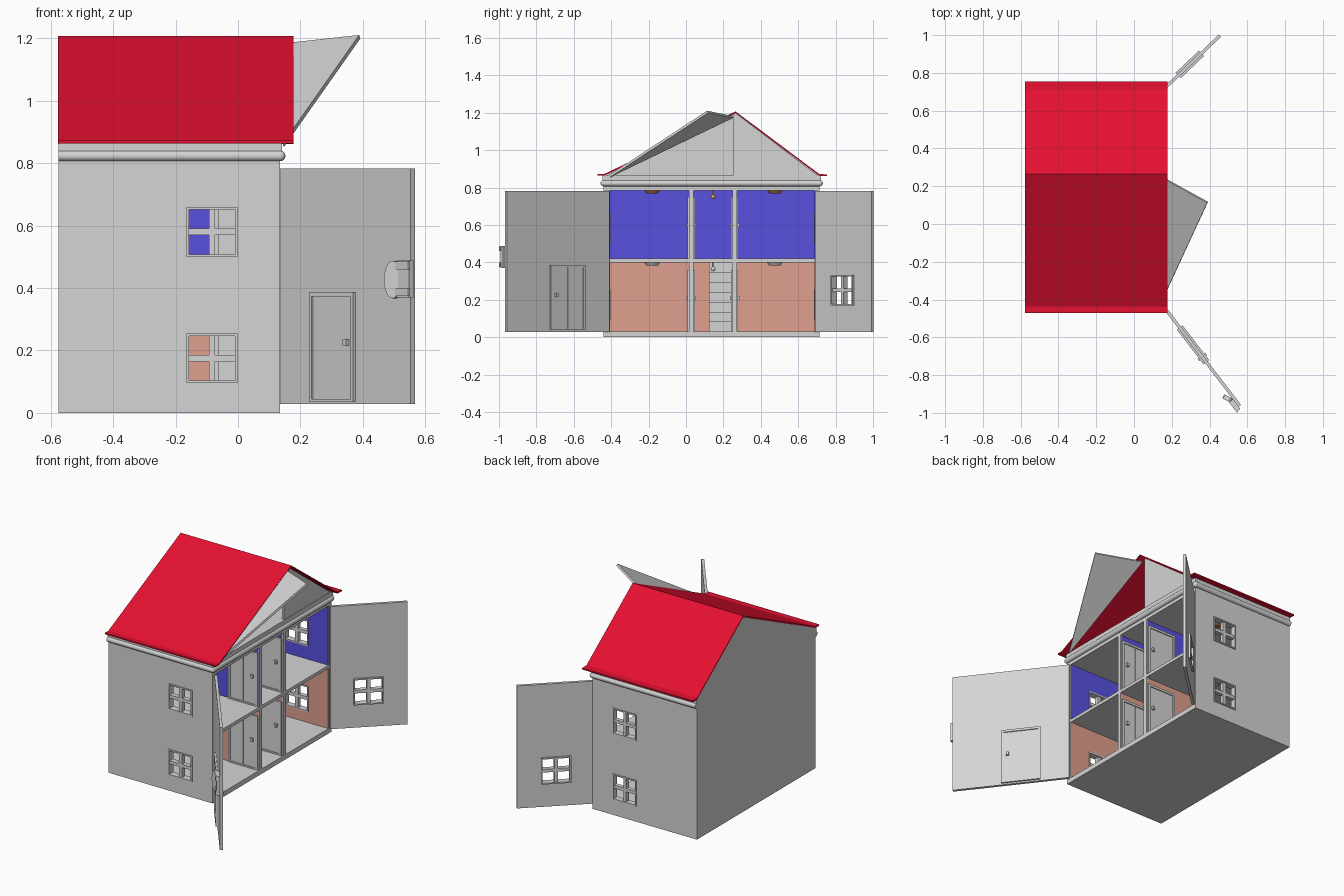
import bpy, bmesh, math
from mathutils import Matrix, Vector

if "Cube" in bpy.data.objects:
    bpy.data.objects.remove(bpy.data.objects["Cube"])


def material(name, col):
    m = bpy.data.materials.new(name)
    m.diffuse_color = (*col, 1)
    m.use_nodes = True
    m.node_tree.nodes["Principled BSDF"].inputs["Base Color"].default_value = m.diffuse_color
    return m


GREY = material("light grey", (0.66, 0.66, 0.66))
RED = material("roof red", (0.78, 0.005, 0.03))
BLUE = material("wall blue", (0.098, 0.082, 0.74))
PINK = material("wall salmon", (0.74, 0.35, 0.27))
BROWN = material("lamp brown", (0.45, 0.17, 0.06))
GOLD = material("lamp gold", (0.6, 0.4, 0.08))
I = Matrix.Identity(4)


def finish(name, bm, mat, smooth=False):
    bmesh.ops.recalc_face_normals(bm, faces=bm.faces)
    me = bpy.data.meshes.new(name)
    bm.to_mesh(me)
    bm.free()
    me.materials.append(mat)
    ob = bpy.data.objects.new(name, me)
    bpy.context.collection.objects.link(ob)
    if smooth:
        for p in me.polygons:
            p.use_smooth = len(p.vertices) < 5
    return ob


def boxes(name, mat, items, M=I):
    """One object from boxes given as (x0, x1, y0, y1, z0, z1)."""
    bm = bmesh.new()
    for x0, x1, y0, y1, z0, z1 in items:
        T = Matrix.Translation(((x0 + x1) / 2, (y0 + y1) / 2, (z0 + z1) / 2))
        S = Matrix.Diagonal((x1 - x0, y1 - y0, z1 - z0, 1))
        bmesh.ops.create_cube(bm, size=1, matrix=M @ T @ S)
    return finish(name, bm, mat)


def pierced(u0, u1, n0, n1, z0, z1, h0, h1, zs):
    """Boxes of a wall with one column of window holes."""
    out = [(u0, h0, n0, n1, z0, z1), (h1, u1, n0, n1, z0, z1)]
    edges = [z0] + [v for z in zs for v in z] + [z1]
    return out + [(h0, h1, n0, n1, edges[i], edges[i + 1]) for i in range(0, len(edges), 2)]


def window(name, u0, u1, n0, n1, z0, z1, M=I):
    t, b, uc, zc = 0.008, 0.010, (u0 + u1) / 2, (z0 + z1) / 2
    boxes(name, GREY, [(u0, u0 + t, n0, n1, z0, z1), (u1 - t, u1, n0, n1, z0, z1),
                       (u0, u1, n0, n1, z0, z0 + t), (u0, u1, n0, n1, z1 - t, z1),
                       (uc - b, uc + b, n0 + .006, n1 - .006, z0, z1),
                       (u0, u1, n0 + .006, n1 - .006, zc - b, zc + b)], M)


def door(name, u0, u1, n, z0, z1, M=I, knob_right=True):
    """Double-sided door set in a thicker frame, centred on depth n."""
    t, f, l = 0.014, 0.019, 0.013
    uc = (u0 + u1) / 2
    k = u1 - 0.045 if knob_right else u0 + 0.03
    zk = z0 + 0.54 * (z1 - z0)
    boxes(name, GREY, [(u0, u0 + t, n - f, n + f, z0, z1), (u1 - t, u1, n - f, n + f, z0, z1),
                       (u0, u1, n - f, n + f, z1 - t, z1), (u0, u1, n - f, n + f, z0, z0 + .008),
                       (u0 + t, uc - .001, n - l, n + l, z0, z1 - t),
                       (uc + .001, u1 - t, n - l, n + l, z0, z1 - t),
                       (k, k + .016, n - .026, n + .026, zk - .01, zk + .01)], M)


def prism(name, mat, pts, x0, x1):
    """Extrude a (y, z) profile along x."""
    bm = bmesh.new()
    f = bm.faces.new([bm.verts.new((x0, y, z)) for y, z in pts])
    r = bmesh.ops.extrude_face_region(bm, geom=[f])
    bmesh.ops.translate(bm, vec=(x1 - x0, 0, 0),
                        verts=[v for v in r["geom"] if isinstance(v, bmesh.types.BMVert)])
    return finish(name, bm, mat)


def rod(name, mat, a, b, r1, r2=None, seg=16, scale=(1, 1)):
    a, b = Vector(a), Vector(b)
    q = (b - a).to_track_quat('Z', 'Y').to_matrix().to_4x4()
    M = Matrix.Translation((a + b) / 2) @ q @ Matrix.Diagonal((*scale, 1, 1))
    bm = bmesh.new()
    bmesh.ops.create_cone(bm, cap_ends=True, segments=seg, radius1=r1,
                          radius2=r1 if r2 is None else r2, depth=(b - a).length, matrix=M)
    return finish(name, bm, mat, True)


def ball(name, mat, p, r):
    bm = bmesh.new()
    bmesh.ops.create_uvsphere(bm, u_segments=16, v_segments=8, radius=r, matrix=Matrix.Translation(p))
    return finish(name, bm, mat, True)


XB, XF, YA, YB = -0.575, 0.135, -0.44, 0.715
IA, IB, RIDGE = -0.41, 0.69, 0.265
WINS = [(0.095, 0.255), (0.50, 0.66)]
W0, W1 = -0.165, -0.002

# Floors, attic slab, side walls and gabled back wall
boxes("floors", GREY, [(XB, XF, YA, YB, 0, 0.03), (XB, XF, IA, IB, 0.40, 0.42),
                       (XB, XF, YA, YB, 0.785, 0.865)])
for nm, a, b in (("front_wall", YA, IA), ("rear_wall", IB, YB)):
    boxes(nm, GREY, pierced(XB, XF, a, b, 0.03, 0.785, W0, W1, WINS))
    for i, (z0, z1) in enumerate(WINS):
        window(f"{nm}_window_{i}", W0, W1, a - .006, b + .006, z0, z1)
prism("gable_back_wall", GREY, [(YA, 0), (YB, 0), (YB, .862), (RIDGE, 1.197), (YA, .862)], XB, XB + .015)

# Wallpaper, partitions and inner doors on each storey
for i, (mat, z0, z1) in enumerate(((PINK, 0.03, 0.40), (BLUE, 0.42, 0.785))):
    paper = [(XB + .014, XB + .02, IA, IB, z0, z1)]
    for a, b in ((IA - .001, IA + .003), (IB - .003, IB + .001)):
        paper += pierced(XB + .015, XF - .002, a, b, z0, z1, W0, W1, [WINS[i]])
    for y in (0.028, 0.26):
        paper.append((XB + .015, XF - .008, y - .01, y + .01, z0, z1))
        boxes("partition_edge", GREY, [(XF - .008, XF, y - .012, y + .012, z0, z1)])
        door("inner_door", -0.075, 0.125, y, z0, z0 + 0.33)
    boxes(f"wallpaper_{i}", mat, paper)

# Staircase in the hall
n = 7
boxes("stairs", GREY, [(XB + .02, -0.06 - k * .06, 0.122, 0.249, 0.03 + k * .37 / n, 0.03 + (k + 1) * .37 / n)
                       for k in range(n)])

# Ceiling lamps
for y in (-0.18, 0.475):
    for mat, z in ((GREY, 0.40), (BROWN, 0.785)):
        rod("ceiling_lamp", mat, (-0.2, y, z - .018), (-0.2, y, z), 0.03, 0.042, 20)
for mat, z in ((GREY, 0.40), (GOLD, 0.785)):
    rod("hall_lamp_stem", mat, (-0.02, 0.145, z - .045), (-0.02, 0.145, z), 0.005)
    ball("hall_lamp_globe", mat, (-0.02, 0.145, z - .035), 0.013)

# Cornice: plain band and rounded moulding on three sides
boxes("cornice_band", GREY, [(XB, XF + .006, YA - .006, YB + .006, 0.838, 0.866)])
zc, rc = 0.823, 0.017
for y in (YA, YB):
    rod("cornice_moulding", GREY, (XB, y, zc), (XF, y, zc), rc)
    ball("cornice_corner", GREY, (XF, y, zc), rc)
rod("cornice_moulding_side", GREY, (XF, YA, zc), (XF, YB, zc), rc)

# Roof sheet with flat eaves
line = [(-0.472, .872), (-0.438, .872), (RIDGE, 1.207), (0.713, .872), (0.755, .870)]
prism("roof", RED, line + [(y, z - .009) for y, z in reversed(line)], XB - .001, 0.178)

# Fixed half of the open gable, and the flap raised on its sloping hinge
prism("gable_half", GREY, [(RIDGE - .01, .864), (YB - .01, .864), (RIDGE, 1.197), (RIDGE - .01, 1.193)],
      XF - .013, XF)
bm = bmesh.new()
bm.faces.new([bm.verts.new(p) for p in ((0.145, -0.415, .857), (0.145, 0.25, 1.178), (0.39, 0.115, 1.205))])
flap = finish("gable_flap", bm, GREY)
sol = flap.modifiers.new("thickness", 'SOLIDIFY')
sol.thickness, sol.offset = 0.013, 0

# Large swinging front panel with street door and latch
M = Matrix.Translation((0.14, -0.415, 0)) @ Matrix.Rotation(math.radians(-52.5), 4, 'Z')
h = 0.0085
boxes("large_panel", GREY, [(0, 0.69, -h, h, 0.028, 0.782)], M)
door("street_door", 0.168, 0.40, 0, 0.037, 0.386, M)
boxes("latch_plate", GREY, [(0.64, 0.705, -.028, -h, 0.37, 0.488), (0.64, 0.71, -.034, -.026, 0.375, 0.40),
                            (0.64, 0.71, -.034, -.026, 0.46, 0.485)], M)
c = M @ Vector((0.625, -0.026, 0.427))
d = Vector((-0.45, -0.89, 0)).normalized() * 0.012
oval = rod("latch_oval", GREY, c - d, c + d, 0.03, None, 24)
oval.matrix_world = Matrix.Translation((0, 0, c.z)) @ Matrix.Diagonal((1, 1, 2, 1)) @ Matrix.Translation((0, 0, -c.z))

# Small swinging panel with window
M = Matrix.Translation((0.14, 0.697, 0)) @ Matrix.Rotation(math.radians(43.6), 4, 'Z')
boxes("small_panel", GREY, pierced(0, 0.435, -h, h, 0.028, 0.782, 0.13, 0.30, [(0.17, 0.332)]), M)
window("small_panel_window", 0.13, 0.30, -.02, .02, 0.17, 0.332, M)
